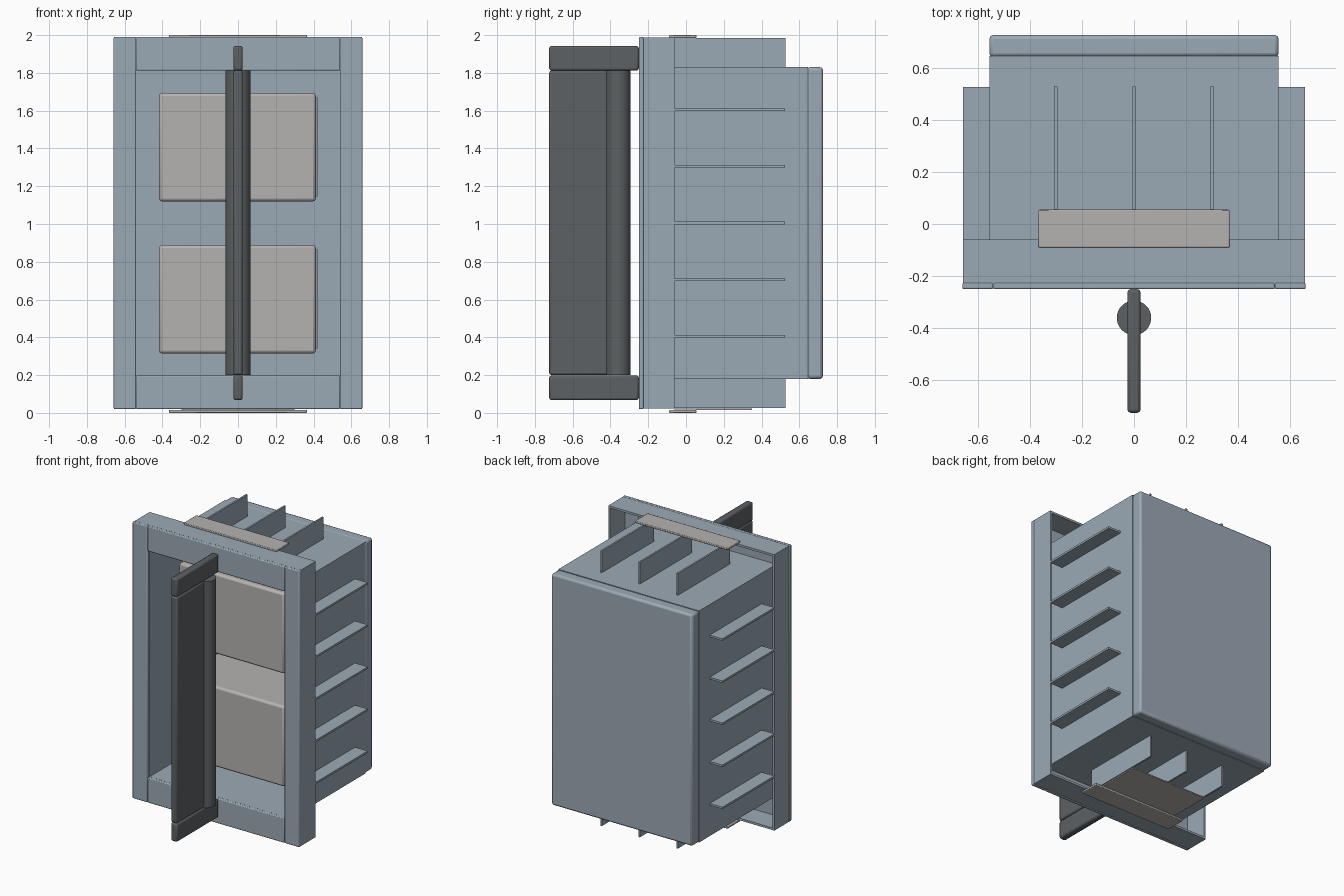
import bpy, bmesh
from math import radians

if "Cube" in bpy.data.objects:
    bpy.data.objects.remove(bpy.data.objects["Cube"])


def material(name, rgb):
    m = bpy.data.materials.new(name)
    m.diffuse_color = (*rgb, 1)
    m.use_nodes = True
    m.node_tree.nodes["Principled BSDF"].inputs["Base Color"].default_value = m.diffuse_color
    return m


STEEL = material("blue_grey_metal", (0.33, 0.40, 0.46))
DARK = material("dark_metal", (0.11, 0.12, 0.125))
PALE = material("pale_panel", (0.46, 0.45, 0.44))


def finish(obj, mat, bevel):
    obj.data.materials.append(mat)
    if bevel:
        mod = obj.modifiers.new("bevel", 'BEVEL')
        mod.width = bevel
        mod.segments = 2
        mod.limit_method = 'ANGLE'
        bpy.ops.object.select_all(action='DESELECT')
        obj.select_set(True)
        bpy.context.view_layer.objects.active = obj
        bpy.ops.object.shade_smooth_by_angle(angle=radians(35))


def box(name, x, y, z, mat=STEEL, bevel=0.0):
    """Box from (min, max) ranges on each axis."""
    bm = bmesh.new()
    bmesh.ops.create_cube(bm, size=1)
    for v in bm.verts:
        v.co = [(r[0] + r[1]) / 2 + c * (r[1] - r[0]) for r, c in zip((x, y, z), v.co)]
    me = bpy.data.meshes.new(name)
    bm.to_mesh(me)
    bm.free()
    obj = bpy.data.objects.new(name, me)
    bpy.context.collection.objects.link(obj)
    finish(obj, mat, bevel)
    return obj


def flip(r, centre=0.0):
    return (2 * centre - r[1], 2 * centre - r[0])


def pair_x(name, x, y, z, **kw):
    box("right_" + name, x, y, z, **kw)
    box("left_" + name, flip(x), y, z, **kw)


def pair_z(name, x, y, z, **kw):
    box("top_" + name, x, y, z, **kw)
    box("bottom_" + name, x, y, flip(z, 1.005), **kw)


# Hollow housing, open at the front
pair_x("housing_wall", (0.54, 0.555), (-0.225, 0.645), (0.18, 1.83))
pair_z("housing_wall", (-0.54, 0.54), (-0.225, 0.645), (1.815, 1.83))
box("housing_inner_back", (-0.54, 0.54), (0.62, 0.645), (0.195, 1.815))
box("back_plate", (-0.555, 0.555), (0.64, 0.725), (0.18, 1.83), bevel=0.015)

# Front frame: face trim plus thin outer skirt
pair_x("frame_post", (0.54, 0.658), (-0.25, -0.225), (0.02, 1.99), bevel=0.006)
pair_z("frame_rail", (-0.54, 0.54), (-0.25, -0.225), (1.812, 1.99), bevel=0.006)
pair_x("frame_skirt", (0.64, 0.655), (-0.23, -0.06), (0.022, 1.988))
pair_z("frame_skirt", (-0.64, 0.64), (-0.23, -0.06), (1.973, 1.988))

# Cooling fins
for i in range(5):
    z = 0.405 + 0.3 * i
    pair_x(f"side_fin_{i + 1}", (0.55, 0.655), (-0.06, 0.525), (z - 0.007, z + 0.007))
for i in range(3):
    x = -0.3 + 0.3 * i
    pair_z(f"fin_{i + 1}", (x - 0.006, x + 0.006), (-0.06, 0.528), (1.825, 1.985))

# Cap plates above and below, and the lower skid
pair_z("cap_plate", (-0.366, 0.366), (-0.09, 0.055), (1.985, 2.01 - 0.01), mat=PALE, bevel=0.004)
box("lower_skid", (-0.3, 0.3), (-0.06, 0.35), (0.016, 0.024), mat=PALE)
# Set the lower cap exactly on the floor
bpy.data.objects["bottom_cap_plate"].location.z = -0.01

# Two inner cells with thin side panels
for part, z in (("lower", 0.315), ("upper", 1.12)):
    box(part + "_cell", (-0.418, 0.412), (-0.07, 0.62), (z, z + 0.573), mat=PALE, bevel=0.015)
    box(part + "_cell_side_panel", (0.405, 0.422), (-0.04, 0.6), (z + 0.025, z + 0.55), mat=PALE)

# Front handle: arms, blade and round bar
pair_z("handle_arm", (-0.025, 0.025), (-0.724, -0.25), (1.812, 1.943), mat=DARK, bevel=0.012)
box("handle_blade", (-0.025, 0.025), (-0.724, -0.36), (0.2, 1.812), mat=DARK, bevel=0.012)
bpy.ops.mesh.primitive_cylinder_add(vertices=32, radius=0.066, depth=1.612,
                                    location=(0, -0.36, 1.006))
bar = bpy.context.object
bar.name = "handle_bar"
bar.data.materials.append(DARK)
bpy.ops.object.shade_smooth_by_angle(angle=radians(35))
